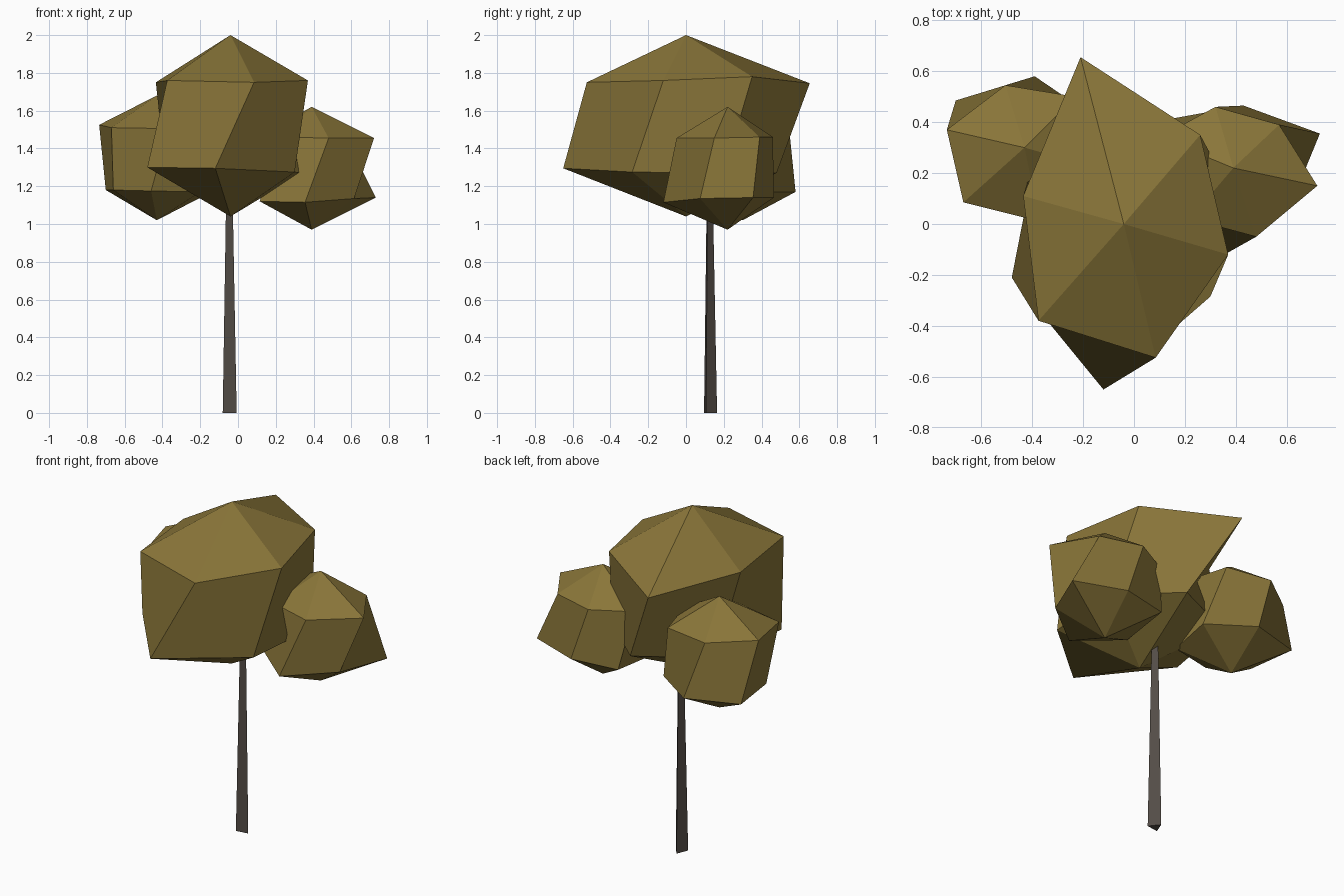
import bpy
import bmesh
import math

default_cube = bpy.data.objects.get("Cube")
if default_cube:
    bpy.data.objects.remove(default_cube, do_unlink=True)


def make_material(name, color):
    material = bpy.data.materials.new(name)
    material.use_nodes = True
    material.diffuse_color = color
    shader = next(n for n in material.node_tree.nodes if n.type == "BSDF_PRINCIPLED")
    shader.inputs["Base Color"].default_value = color
    return material


def add_mesh(name, bm, material):
    bmesh.ops.recalc_face_normals(bm, faces=bm.faces[:])
    mesh = bpy.data.meshes.new(name)
    bm.to_mesh(mesh)
    bm.free()
    mesh.materials.append(material)
    model_part = bpy.data.objects.new(name, mesh)
    bpy.context.collection.objects.link(model_part)
    return model_part


def leaf_clump(name, center, top, bottom, upper, lower, material):
    """Faceted clump: two uneven rings of corners closed by a point at each end."""
    bm = bmesh.new()
    cx, cy = center
    apex = bm.verts.new((cx, cy, top))
    base = bm.verts.new((cx, cy, bottom))
    high = [bm.verts.new(point) for point in upper]
    low = [bm.verts.new(point) for point in lower]
    count = len(high)
    for i in range(count):
        j = (i + 1) % count
        bm.faces.new((apex, high[i], high[j]))
        # The first corner sets the fold, so the twisted sides dent inwards
        bm.faces.new((low[i], low[j], high[j], high[i]))
        bm.faces.new((base, low[j], low[i]))
    return add_mesh(name, bm, material)


foliage = make_material("olive foliage", (0.254, 0.181, 0.041, 1))
bark = make_material("grey brown bark", (0.087, 0.073, 0.062, 1))

# Large central crown
leaf_clump(
    "main_crown", (-0.04, 0), 2, 1.04,
    [(0.37, -0.12, 1.76), (0.26, 0.35, 1.78), (-0.21, 0.655, 1.745),
     (-0.435, 0.11, 1.75), (-0.375, -0.38, 1.76), (0.085, -0.525, 1.75)],
    [(0.3, -0.285, 1.275), (0.34, 0.2, 1.27), (0.03, 0.48, 1.27),
     (-0.385, 0.275, 1.29), (-0.48, -0.21, 1.3), (-0.12, -0.65, 1.295)],
    foliage)

# Side clump on the model's left
leaf_clump(
    "left_clump", (0.39, 0.22), 1.62, 0.97,
    [(0.72, 0.15, 1.455), (0.57, 0.39, 1.46), (0.32, 0.46, 1.46),
     (0.1, 0.34, 1.46), (0.22, 0.02, 1.46), (0.48, -0.05, 1.455)],
    [(0.615, 0.075, 1.135), (0.73, 0.355, 1.14), (0.43, 0.465, 1.14),
     (0.155, 0.415, 1.13), (0.115, 0.08, 1.12), (0.355, -0.12, 1.115)],
    foliage)

# Side clump on the model's right
leaf_clump(
    "right_clump", (-0.43, 0.3), 1.68, 1.02,
    [(-0.15, 0.22, 1.515), (-0.23, 0.5, 1.515), (-0.505, 0.545, 1.515),
     (-0.735, 0.37, 1.525), (-0.67, 0.085, 1.51), (-0.37, 0.01, 1.505)],
    [(-0.2, 0.11, 1.17), (-0.14, 0.41, 1.17), (-0.39, 0.58, 1.17),
     (-0.7, 0.485, 1.18), (-0.66, 0.19, 1.18), (-0.46, 0.05, 1.175)],
    foliage)

# Tapered three-sided trunk, turned slightly from the front
trunk_bm = bmesh.new()
height = 1.4
bmesh.ops.create_cone(trunk_bm, cap_ends=True, segments=3,
                      radius1=0.043, radius2=0.015, depth=height)
corner = max(trunk_bm.verts, key=lambda v: v.co.xy.length).co
turn = math.radians(98) - math.atan2(corner.y, corner.x)
for vert in trunk_bm.verts:
    x, y, z = vert.co
    vert.co = (x * math.cos(turn) - y * math.sin(turn) - 0.047,
               x * math.sin(turn) + y * math.cos(turn) + 0.122,
               z + height / 2)
add_mesh("trunk", trunk_bm, bark)
